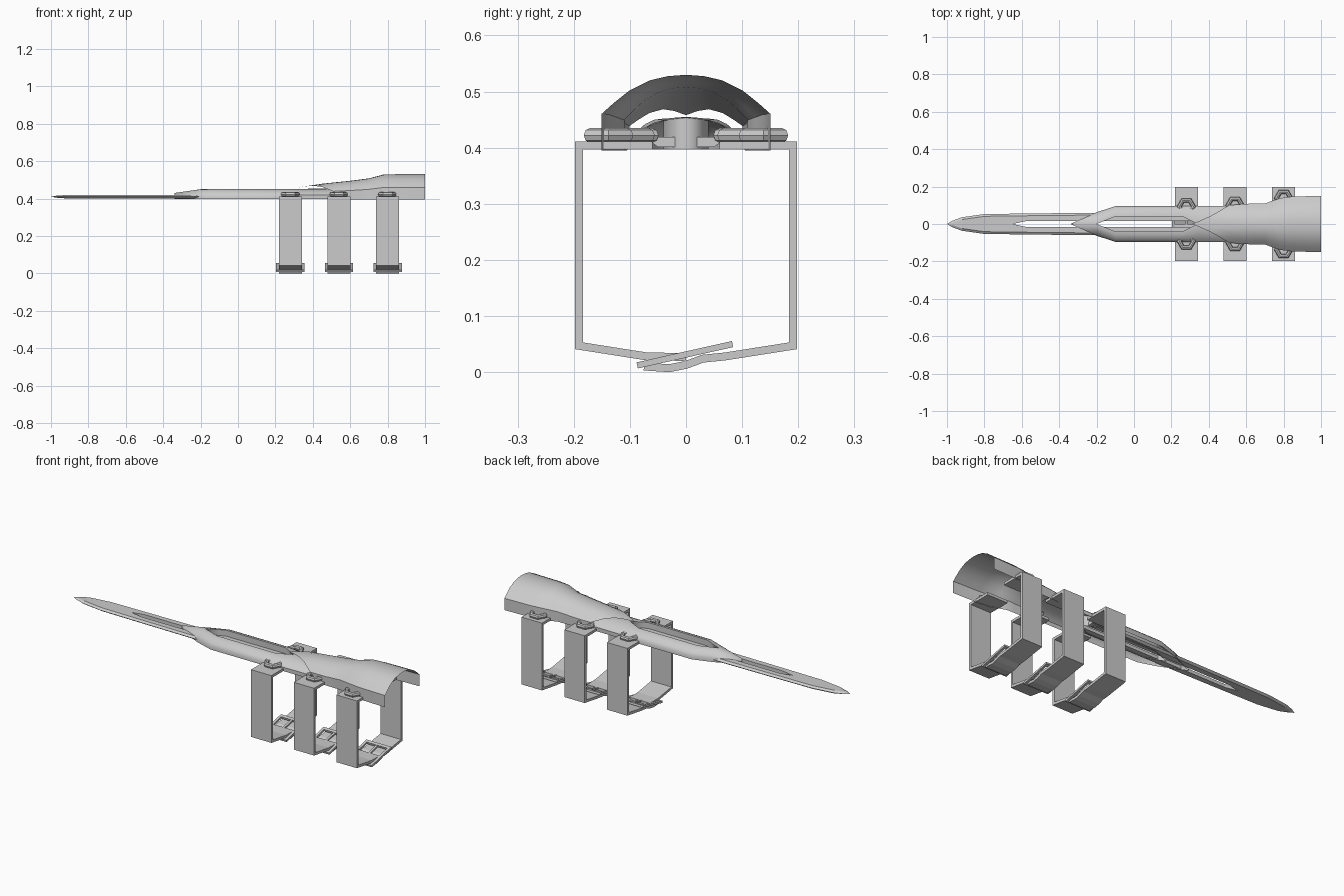
import bpy, bmesh, math
from mathutils import Vector

if "Cube" in bpy.data.objects:
    bpy.data.objects.remove(bpy.data.objects["Cube"])


def finish(name, bm, mirror=False, smooth=None):
    me = bpy.data.meshes.new(name)
    bm.to_mesh(me)
    bm.free()
    ob = bpy.data.objects.new(name, me)
    bpy.context.collection.objects.link(ob)
    if mirror:
        m = ob.modifiers.new("mirror", 'MIRROR')
        m.use_axis = (False, True, False)
    if smooth:
        bpy.ops.object.select_all(action='DESELECT')
        ob.select_set(True)
        bpy.context.view_layer.objects.active = ob
        bpy.ops.object.shade_smooth_by_angle(angle=math.radians(smooth))
    return ob


def loft_half(name, rings, closed=False, smooth=None):
    """Skin the +y half through rings of points, then mirror it."""
    bm = bmesh.new()
    rows = [[bm.verts.new(p) for p in r] for r in rings]
    n = len(rows[0])
    for a, b in zip(rows, rows[1:]):
        for i in range(n if closed else n - 1):
            j = (i + 1) % n
            bm.faces.new((a[i], a[j], b[j], b[i]))
    if closed:
        bm.faces.new(rows[-1])
    # walls lying on the centre plane are not part of the surface
    inner = [f for f in bm.faces if all(abs(v.co.y) < 1e-5 for v in f.verts)]
    bmesh.ops.delete(bm, geom=inner, context='FACES')
    bmesh.ops.remove_doubles(bm, verts=bm.verts, dist=1e-4)
    bmesh.ops.recalc_face_normals(bm, faces=bm.faces)
    return finish(name, bm, True, smooth)


def ribbon(name, x, path, half_width, thick):
    """Flat band following a y,z centre line."""
    bm = bmesh.new()
    rows = [[bm.verts.new((x + s * half_width, y, z)) for s in (-1, 1)] for y, z in path]
    for a, b in zip(rows, rows[1:]):
        bm.faces.new((a[0], a[1], b[1], b[0]))
    ob = finish(name, bm)
    m = ob.modifiers.new("thickness", 'SOLIDIFY')
    m.thickness, m.offset, m.use_even_offset = thick, 0, True
    return ob


def lerp_table(table, x):
    for (x0, *a), (x1, *b) in zip(table, table[1:]):
        if x <= x1:
            t = max(0, (x - x0) / (x1 - x0))
            return [p + (q - p) * t for p, q in zip(a, b)]
    return table[-1][1:]


# Front blade: x, slot half width, outer half width
rings = []
for x, yi, yo in [(-1, 0, 0), (-.97, 0, .018), (-.92, 0, .036), (-.8, 0, .053),
                  (-.65, 0, .055), (-.58, .015, .056), (-.2, .015, .06), (.3, .015, .062)]:
    ye = max(yi, yo - .012)
    h = .009 if yo > .03 else .009 * yo / .03
    rings.append([(x, yi, .41 - h), (x, yi, .41 + h), (x, ye, .41 + h),
                  (x, yo, .41), (x, ye, .41 - h)])
loft_half("front_blade", rings, closed=True)

# Middle sleeve: x, slot half width, outer half width, top height
rings = []
for x, yi, yo, top in [(-.34, 0, 0, .43), (-.2, 0, .063, .45), (-.1, .04, .095, .452),
                       (.26, .04, .095, .452), (.34, 0, .095, .452), (.56, 0, .095, .455)]:
    ring = [(x, yi, .397)]
    for f, g in [(0, 1), (.3, .96), (.6, .82), (.85, .6), (1, .38), (1, 0)]:
        ring.append((x, yi + (yo - yi) * f, .397 + (top - .397) * g))
    rings.append(ring)
loft_half("middle_sleeve", rings, smooth=35)

# Rear arm guard: x, half width, top height
guard = [(.31, .095, .458), (.4, .095, .474), (.5, .1, .485), (.6, .108, .495),
         (.7, .11, .508), (.78, .138, .529), (.84, .146, .53), (1, .151, .53)]
# cross-section: width share, height share, x where that line begins
section = [(0, 1, .31), (.22, .98, .36), (.43, .925, .405), (.67, .79, .45),
           (.85, .63, .48), (1, .48, .51), (1, 0, .56)]
rings = []
for k, x in enumerate([0, .5, .6, .65, .7, .74, .78, .84, 1]):
    ring = []
    for a, h, start in section:
        px = start if k == 0 else (start + (.6 - start) * .5 if k == 1 else x)
        w, top = lerp_table(guard, px)
        ring.append((px, w * a, .395 + (top - .395) * h))
    rings.append(ring)
loft_half("arm_guard", rings, smooth=35)

# Tilted buckle frame with prong, made of oriented bars in the y,z plane
def buckle(name, x):
    bm = bmesh.new()
    a, b = Vector((0, -.087, .012)), Vector((0, .083, .05))
    d = (b - a).normalized()
    up = Vector((0, -d.z, d.y))
    length = (b - a).length

    def bar(x0, x1, s0, s1, h=.0055):
        vs = []
        for xx in (x0, x1):
            for s, u in ((s0, -h), (s1, -h), (s1, h), (s0, h)):
                vs.append(bm.verts.new(a + d * s + up * u + Vector((x + xx, 0, 0))))
        bm.faces.new(vs[:4])
        bm.faces.new(vs[4:])
        for i in range(4):
            j = (i + 1) % 4
            bm.faces.new((vs[i], vs[j], vs[4 + j], vs[4 + i]))

    for s in (-1, 1):
        bar(min(s * .076, s * .062), max(s * .076, s * .062), 0, length)
    bar(-.062, .062, 0, .018)
    bar(-.062, .062, length - .018, length)
    bar(-.006, .006, .018, length - .018, .004)
    bmesh.ops.recalc_face_normals(bm, faces=bm.faces)
    finish(name, bm)


# Three straps, each with buckle and a pair of hex studs
for i, (x, stud_y) in enumerate([(.28, .093), (.54, .1), (.8, .138)], 1):
    ribbon(f"strap_left_{i}", x, [(-.06, .404), (-.191, .404), (-.191, .047),
                                  (-.07, .028), (.0, .027)], .062, .014)
    ribbon(f"strap_right_{i}", x, [(.06, .404), (.191, .404), (.191, .047), (.07, .028),
                                   (.03, .024), (0, .013), (-.03, .007), (-.075, .01)], .062, .014)
    buckle(f"buckle_{i}", x)
    for side, s in (("left", -1), ("right", 1)):
        bpy.ops.mesh.primitive_torus_add(location=(x, s * stud_y, .422), major_segments=6,
                                         minor_segments=8, major_radius=.038, minor_radius=.013)
        bpy.context.object.name = f"hex_stud_{side}_{i}"
